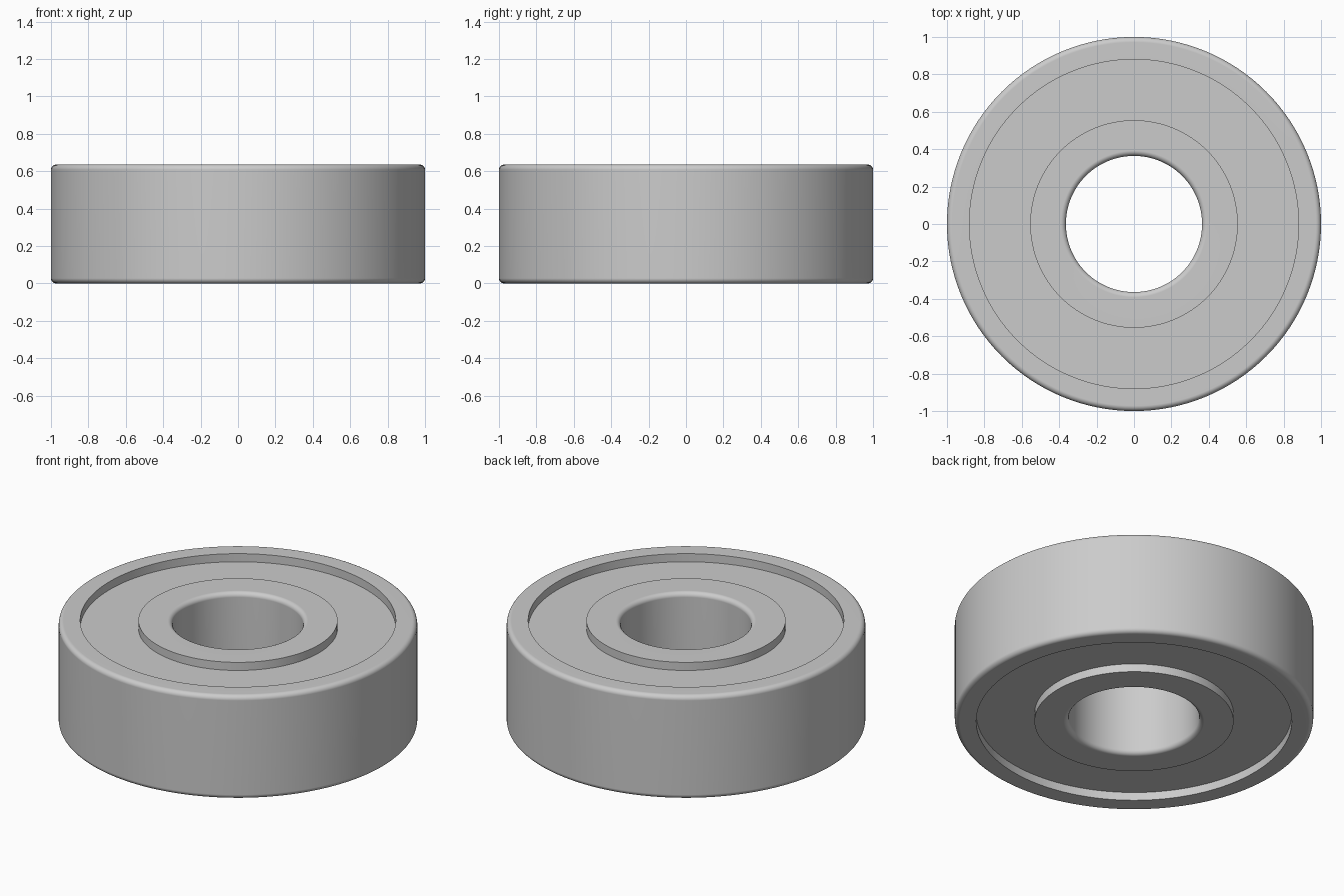
import bpy
import bmesh
import math

cube = bpy.data.objects.get("Cube")
if cube:
    bpy.data.objects.remove(cube, do_unlink=True)

HEIGHT = 0.636
BORE, HUB, RECESS, OUTER = 0.364, 0.555, 0.88, 1.0
DEPTH = 0.05      # how far the shields sit below the rims
FILLET = 0.028
SEGMENTS = 128

steel = bpy.data.materials.new("Grey Steel")
steel.use_nodes = True
steel.diffuse_color = (0.6, 0.6, 0.6, 1)
steel.node_tree.nodes["Principled BSDF"].inputs["Base Color"].default_value = (0.6, 0.6, 0.6, 1)


def fillet(radius, side, steps=5):
    """Upper rounded corner, from the flat rim to the wall; side is +1 outer, -1 bore."""
    points = []
    for i in range(steps + 1):
        a = math.pi / 2 * i / steps
        points.append((radius + side * FILLET * (math.sin(a) - 1),
                       HEIGHT + FILLET * (math.cos(a) - 1)))
    return points


def lathe(name, profile):
    """Revolve a closed (radius, z) profile around the z axis."""
    bm = bmesh.new()
    rings = []
    for r, z in profile:
        rings.append([bm.verts.new((r * math.cos(math.tau * i / SEGMENTS),
                                    r * math.sin(math.tau * i / SEGMENTS), z))
                      for i in range(SEGMENTS)])
    for k, ring in enumerate(rings):
        above = rings[(k + 1) % len(rings)]
        for i in range(SEGMENTS):
            j = (i + 1) % SEGMENTS
            bm.faces.new((ring[i], ring[j], above[j], above[i]))
    bmesh.ops.recalc_face_normals(bm, faces=bm.faces)
    mesh = bpy.data.meshes.new(name)
    bm.to_mesh(mesh)
    bm.free()
    mesh.materials.append(steel)
    obj = bpy.data.objects.new(name, mesh)
    bpy.context.collection.objects.link(obj)
    bpy.ops.object.select_all(action="DESELECT")
    obj.select_set(True)
    bpy.context.view_layer.objects.active = obj
    bpy.ops.object.shade_smooth_by_angle(angle=math.radians(35))
    # Keep the wide flat faces evenly shaded beside the fillets
    normals = obj.modifiers.new("Flat Rims", "WEIGHTED_NORMAL")
    normals.keep_sharp = True
    return obj


# Upper half of the section: bore, inner ring, shield, outer ring
upper = fillet(BORE, -1)[::-1]
upper += [(HUB, HEIGHT), (HUB, HEIGHT - DEPTH),
          (RECESS, HEIGHT - DEPTH), (RECESS, HEIGHT)]
upper += fillet(OUTER, 1)

# The underside mirrors the top
lower = [(r, HEIGHT - z) for r, z in reversed(upper)]
lathe("ball_bearing_body", upper + lower)
